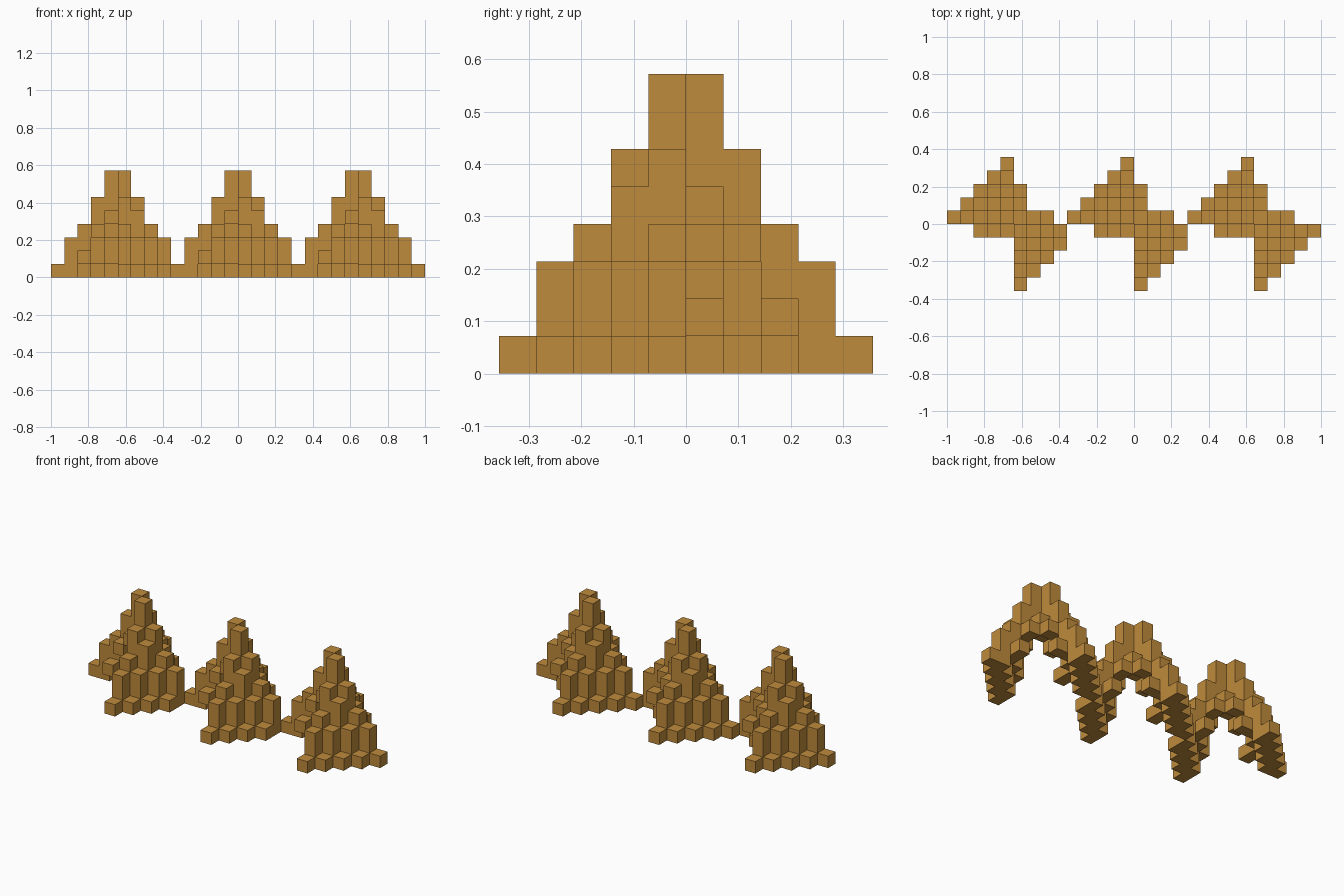
import bpy
import bmesh
from mathutils import Matrix, Vector

cube = bpy.data.objects.get("Cube")
if cube:
    bpy.data.objects.remove(cube, do_unlink=True)

U = 1 / 14        # edge of one block
SPACING = 9       # blocks between mound centres

ochre = bpy.data.materials.new("ochre")
ochre.use_nodes = True
COLOUR = (0.52, 0.258, 0.045, 1)
ochre.diffuse_color = COLOUR
ochre.node_tree.nodes["Principled BSDF"].inputs["Base Color"].default_value = COLOUR

# Bottom and top of the columns, by step away from the mound's centre
STEPS = [(4, 8), (3, 6), (1, 4), (0, 3), (0, 1)]


def add_column(bm, x, y, bottom, top, offset):
    """Add one square column on block cell (x, y)."""
    centre = Vector((x + 0.5 + offset, y + 0.5, (bottom + top) / 2)) * U
    size = Matrix.Diagonal((U, U, (top - bottom) * U, 1))
    bmesh.ops.create_cube(bm, size=1, matrix=Matrix.Translation(centre) @ size)


def build_mound(name, offset, full_foot):
    bm = bmesh.new()

    # Two stepped flanks, on opposite quarters of the mound
    for step, (bottom, top) in enumerate(STEPS):
        for i in range(step + 1):
            j = step - i
            peak = top + 1 if i == j == 1 else top
            add_column(bm, -1 - i, j, bottom, peak, offset)
            # the end foot is left out where the next mound adjoins
            if i < 4 or full_foot:
                add_column(bm, i, -1 - j, bottom, peak, offset)

    # Single blocks bracing the open quarters
    for i, bottom in enumerate((4, 3, 1)):
        add_column(bm, i, 0, bottom, bottom + 1, offset)
        add_column(bm, -1 - i, -1, bottom, bottom + 1, offset)
        if i:
            add_column(bm, 0, i, bottom, bottom + 1, offset)

    mesh = bpy.data.meshes.new(name)
    bm.to_mesh(mesh)
    bm.free()
    mesh.materials.append(ochre)
    bpy.context.collection.objects.link(bpy.data.objects.new(name, mesh))


build_mound("right_mound", -SPACING, False)
build_mound("middle_mound", 0, False)
build_mound("left_mound", SPACING, True)
